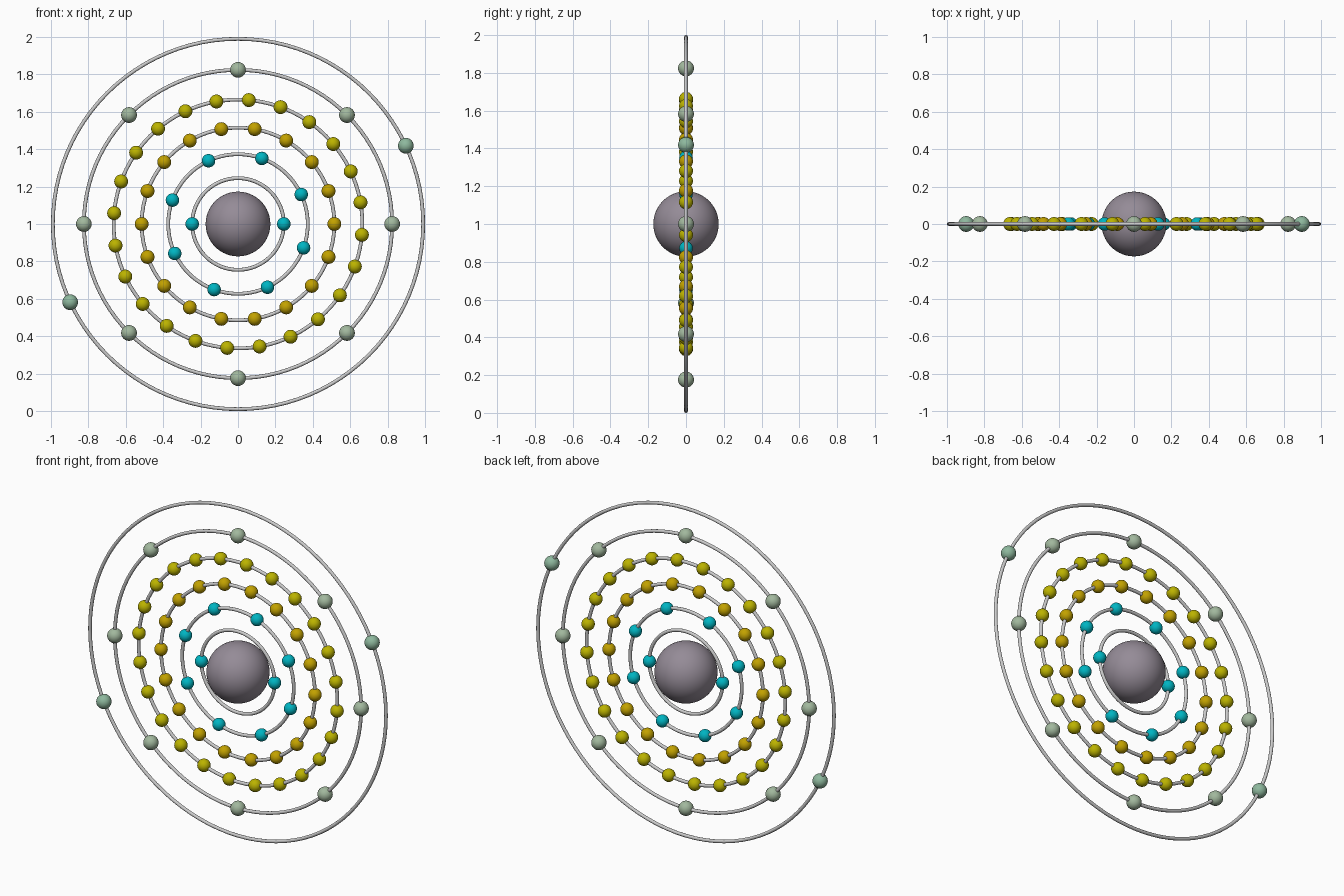
import bpy, bmesh
from math import radians, cos, sin, pi
from mathutils import Matrix

if "Cube" in bpy.data.objects:
    bpy.data.objects.remove(bpy.data.objects["Cube"])

CENTRE_Z = 1.0
TUBE = 0.01


def material(name, rgb):
    m = bpy.data.materials.new(name)
    m.diffuse_color = (*rgb, 1)
    m.use_nodes = True
    m.node_tree.nodes["Principled BSDF"].inputs["Base Color"].default_value = m.diffuse_color
    return m


def spheres(name, positions, radius, segs, mat):
    """One object holding a smooth ball at every position."""
    bm = bmesh.new()
    for p in positions:
        bmesh.ops.create_uvsphere(bm, u_segments=segs, v_segments=segs // 2,
                                  radius=radius, matrix=Matrix.Translation(p))
    for f in bm.faces:
        f.smooth = True
    me = bpy.data.meshes.new(name)
    bm.to_mesh(me)
    bm.free()
    me.materials.append(mat)
    ob = bpy.data.objects.new(name, me)
    bpy.context.collection.objects.link(ob)
    return ob


def ring(name, radius):
    """Orbit ring standing in the xz plane."""
    bpy.ops.mesh.primitive_torus_add(major_radius=radius, minor_radius=TUBE,
                                     major_segments=96, minor_segments=12,
                                     location=(0, 0, CENTRE_Z),
                                     rotation=(pi / 2, 0, 0))
    ob = bpy.context.object
    ob.name = name
    bpy.ops.object.shade_smooth()


cyan = material("cyan", (0.0, 0.46, 0.54))
gold = material("gold", (0.54, 0.36, 0.0))
yellow = material("yellow", (0.50, 0.45, 0.0))
sage = material("sage", (0.36, 0.48, 0.34))
mint = material("mint", (0.27, 0.48, 0.34))

# Nucleus
spheres("nucleus", [(0, 0, CENTRE_Z)], 0.173, 64,
        material("nucleus_mauve", (0.30, 0.26, 0.31)))

# Shells: ring radius, ball count, start angle, ball radius, colour
shells = [
    (0.245, 2, 0, 0.036, cyan),
    (0.373, 8, 25, 0.036, cyan),
    (0.515, 18, 0, 0.037, gold),
    (0.665, 24, 10, 0.037, yellow),
    (0.824, 8, 0, 0.042, sage),
    (0.990, 2, 25, 0.042, mint),
]
for i, (r, count, start, ball, mat) in enumerate(shells, 1):
    ring(f"orbit_ring_{i}", r)
    angles = [radians(start + 360 * k / count) for k in range(count)]
    spheres(f"electrons_{i}",
            [(r * cos(a), 0, CENTRE_Z + r * sin(a)) for a in angles],
            ball, 32, mat)
